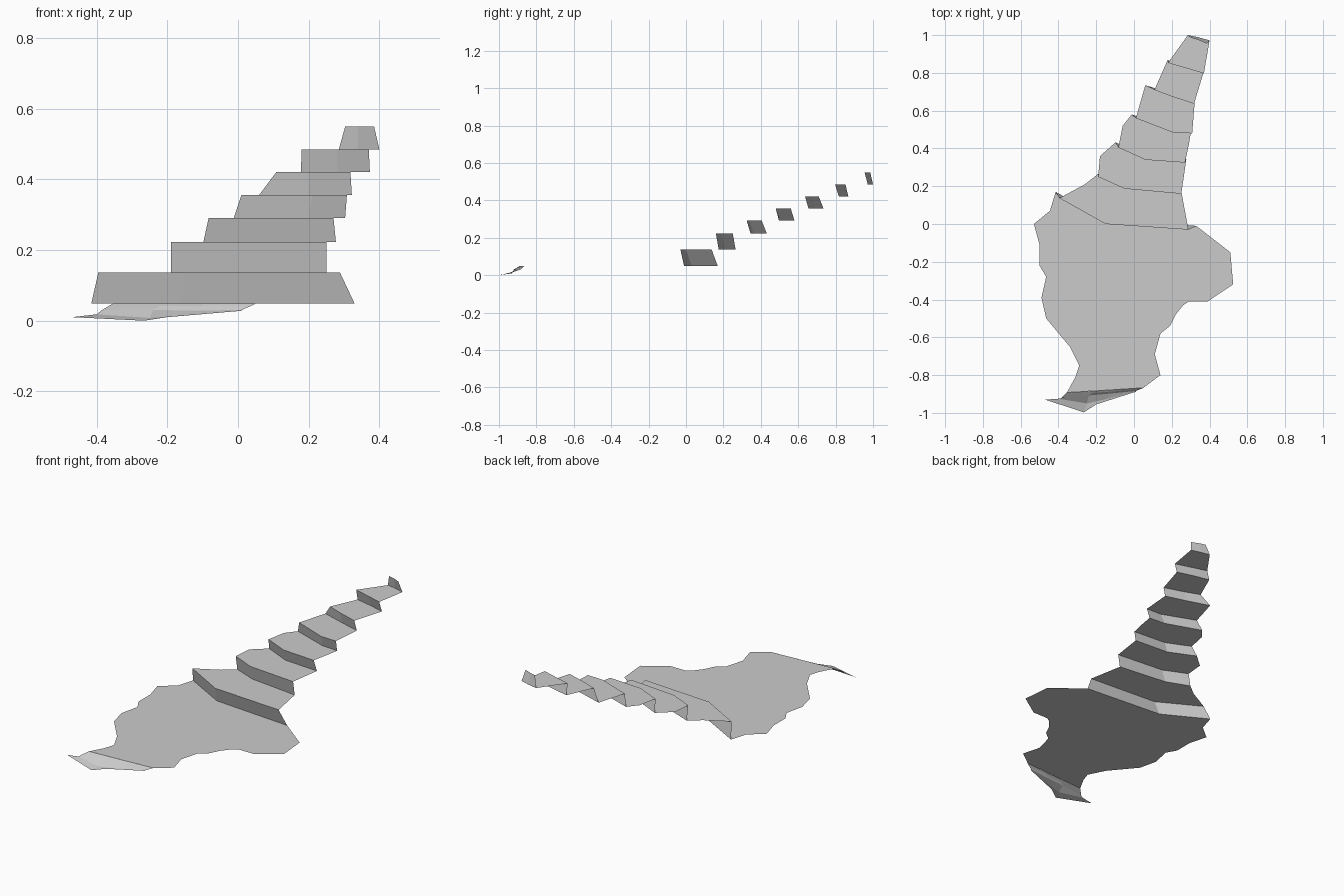
import bpy

default_cube = bpy.data.objects.get("Cube")
if default_cube:
    bpy.data.objects.remove(default_cube, do_unlink=True)

# One plain stone colour
stone = bpy.data.materials.new("stone grey")
stone.use_nodes = True
stone.diffuse_color = (0.6, 0.6, 0.6, 1)
stone.node_tree.nodes["Principled BSDF"].inputs["Base Color"].default_value = stone.diffuse_color


def add_mesh(name, verts, faces):
    mesh = bpy.data.meshes.new(name)
    mesh.from_pydata(verts, [], faces)
    mesh.materials.append(stone)
    obj = bpy.data.objects.new(name, mesh)
    bpy.context.collection.objects.link(obj)
    return obj


def flat_sheet(name, outline, height):
    """Thin horizontal sheet with a counter-clockwise outline."""
    verts = [(x, y, height) for x, y in outline]
    return add_mesh(name, verts, [range(len(verts))])


def ribbon(name, rows):
    """Surface stretched between rows of points running left to right."""
    count = len(rows[0])
    faces = []
    for r in range(len(rows) - 1):
        for c in range(count - 1):
            low = r * count + c
            faces.append((low, low + 1, low + count + 1, low + count))
    return add_mesh(name, [p for row in rows for p in row], faces)


def raised(points, height):
    return [(x, y, height) for x, y in points]


# Each riser: foot height, head height, foot edge and overhanging head edge
risers = [
    (0.048, 0.137, [(-.415, .17), (-.16, .03), (.33, -.01)], [(-.395, .137), (-.15, 0), (.288, -.03)]),
    (0.137, 0.222, [(-.19, .265), (-.05, .21), (.25, .175)], [(-.19, .25), (-.05, .187), (.25, .16)]),
    (0.222, 0.291, [(-.098, .432), (.06, .36), (.277, .345)], [(-.083, .405), (.06, .34), (.27, .325)]),
    (0.291, 0.356, [(-.012, .58), (.2, .505), (.303, .497)], [(.01, .56), (.21, .483), (.308, .48)]),
    (0.356, 0.42, [(.06, .735), (.2, .69), (.322, .655)], [(.108, .71), (.2, .675), (.318, .637)]),
    (0.42, 0.484, [(.178, .868), (.28, .845), (.373, .818)], [(.18, .853), (.28, .824), (.37, .797)]),
    (0.484, 0.549, [(.285, 1), (.34, .989), (.4, .972)], [(.303, .985), (.34, .975), (.385, .955)]),
]

# Extra outline points of each tread: right side going back, left side coming forward
tread_sides = [
    ([], [(-.26, .21)]),
    ([(.265, .26)], [(-.18, .36)]),
    ([(.29, .42)], [(-.06, .52)]),
    ([], []),
    ([], []),
    ([], []),
]

for i, (foot_z, head_z, foot, head) in enumerate(risers):
    ribbon(f"riser_{i + 1}", [raised(foot, foot_z), raised(head, head_z)])
    if i < len(tread_sides):
        right, left = tread_sides[i]
        next_foot = risers[i + 1][2]
        flat_sheet(f"tread_{i + 1}", head + right + next_foot[::-1] + left, head_z)

# Ragged ground, from the front lip round to the first riser
ground_z = risers[0][0]
lip_edge = [(-.355, -.892), (-.15, -.88), (.05, -.867)]
right_bank = [(.14, -.80), (.11, -.69), (.14, -.58), (.19, -.54), (.22, -.48), (.26, -.43),
              (.29, -.41), (.39, -.41), (.525, -.32), (.51, -.15)]
left_bank = [(-.445, .07), (-.53, 0), (-.5, -.11), (-.5, -.22), (-.465, -.28), (-.49, -.39),
             (-.465, -.5), (-.34, -.65), (-.29, -.75), (-.31, -.81)]
flat_sheet("ground", lip_edge + right_bank + risers[0][2][::-1] + left_bank, ground_z)

# Front lip folding down to the lowest tip
ribbon("front_lip", [
    [(-.47, -.93, .01), (-.265, -.997, 0), (-.2, -.955, .01), (.01, -.888, .028)],
    [(-.4, -.925, .018), (-.25, -.95, .008), (-.16, -.93, .015), (.01, -.886, .029)],
    [(-.385, -.922, .03), (-.24, -.908, .03), (-.12, -.897, .029), (.01, -.884, .03)],
    [(-.365, -.9, .042), (-.22, -.894, .042), (-.1, -.886, .041), (.035, -.874, .041)],
    [(-.355, -.892, ground_z), (-.21, -.884, ground_z), (-.1, -.877, ground_z), (.05, -.867, ground_z)],
])
